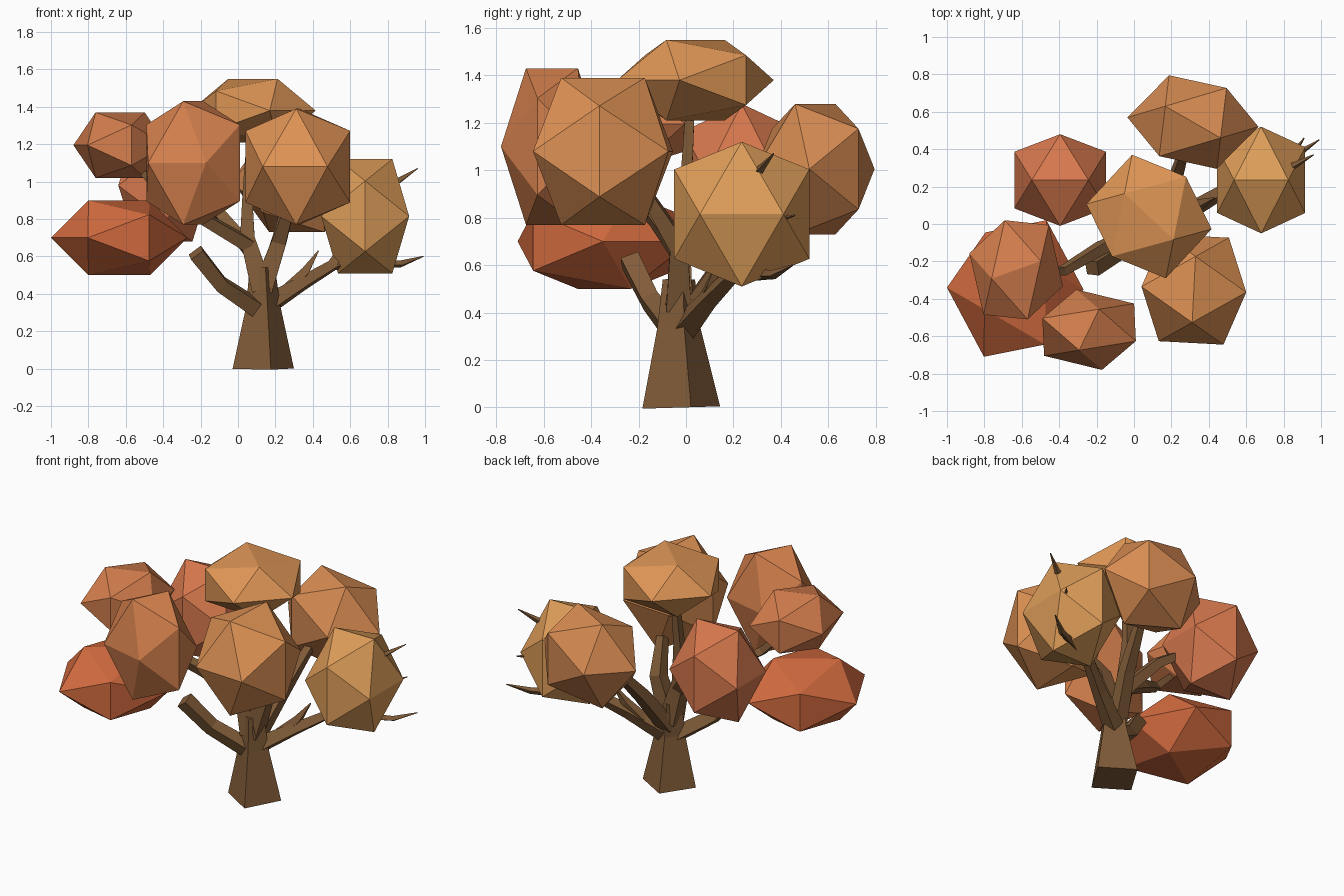
import bpy, bmesh, math
from mathutils import Vector, Matrix

if "Cube" in bpy.data.objects:
    bpy.data.objects.remove(bpy.data.objects["Cube"])

PHI = (1 + 5 ** 0.5) / 2


def finish(name, bm, mat):
    bmesh.ops.recalc_face_normals(bm, faces=bm.faces)
    me = bpy.data.meshes.new(name)
    bm.to_mesh(me)
    bm.free()
    me.materials.append(mat)
    ob = bpy.data.objects.new(name, me)
    bpy.context.collection.objects.link(ob)
    return ob


def material(name, rgb):
    m = bpy.data.materials.new(name)
    m.diffuse_color = (*rgb, 1)
    m.use_nodes = True
    m.node_tree.nodes["Principled BSDF"].inputs["Base Color"].default_value = m.diffuse_color
    return m


def foliage(name, center, half, turn, rgb):
    """Icosahedron with a level top edge, turned about z and stretched to a box."""
    bm = bmesh.new()
    for a in (-1, 1):
        for b in (-PHI, PHI):
            for co in ((0, a, b), (a, b, 0), (b, 0, a)):
                bm.verts.new(co)
    bmesh.ops.convex_hull(bm, input=bm.verts[:])
    bm.transform(Matrix.Rotation(math.radians(turn), 4, 'Z'))
    ext = [max(v.co[i] for v in bm.verts) for i in range(3)]
    for v in bm.verts:
        v.co = Vector([center[i] + v.co[i] * half[i] / ext[i] for i in range(3)])
    return finish(name, bm, material(name + "_color", rgb))


def limb(name, points, radii, mat, turn=45):
    """Four-sided tapering tube along a path."""
    pts = [Vector(p) for p in points]
    bm = bmesh.new()
    prev = Vector((0, 0, 1))
    rot = Matrix.Rotation(math.radians(turn), 3, 'Z')
    rings = []
    for i, p in enumerate(pts):
        d = (pts[min(i + 1, len(pts) - 1)] - pts[max(i - 1, 0)]).normalized()
        rot = prev.rotation_difference(d).to_matrix() @ rot
        prev = d
        ring = []
        for k in range(4):
            a = k * math.pi / 2
            ring.append(bm.verts.new(p + rot @ Vector((math.cos(a), math.sin(a), 0)) * radii[i]))
        rings.append(ring)
    for r, s in zip(rings, rings[1:]):
        for k in range(4):
            bm.faces.new((r[k], r[(k + 1) % 4], s[(k + 1) % 4], s[k]))
    bm.faces.new(rings[0])
    bm.faces.new(rings[-1])
    return finish(name, bm, mat)


# Leaf clumps: centre, half size, turn about z, colour
foliage("foliage_top", (.08, .04, 1.38), (.335, .33, .17), 47, (.72, .30, .09))
foliage("foliage_back", (.315, .545, 1.005), (.35, .25, .275), 53, (.68, .26, .085))
foliage("foliage_right", (.68, .235, .815), (.235, .285, .305), 90, (.73, .34, .10))
foliage("foliage_front_right", (.32, -.35, 1.08), (.28, .295, .31), -3, (.74, .29, .09))
foliage("foliage_front", (-.24, -.565, 1.10), (.25, .215, .33), -19, (.67, .22, .075))
foliage("foliage_left_upper", (-.63, -.245, 1.195), (.25, .265, .175), -74, (.67, .21, .075))
foliage("foliage_left_lower", (-.635, -.345, .70), (.365, .365, .20), -59, (.66, .15, .05))
foliage("foliage_back_left", (-.395, .235, .98), (.245, .245, .30), 90, (.68, .19, .075))

# Trunk and boughs
bark = material("bark", (.22, .107, .04))
limb("trunk", [(.135, -.02, 0), (.135, -.03, .33), (.13, -.03, .54)],
     [.169, .095, .07], bark, 14)
limb("branch_top", [(.13, -.03, .42), (.05, -.02, .70), (.05, 0, .95), (.07, .02, 1.3)],
     [.08, .055, .035, .025], bark)
limb("branch_front_right", [(.13, -.03, .42), (.22, -.03, .68), (.30, -.2, .95)],
     [.075, .055, .03], bark)
limb("branch_back", [(.13, 0, .38), (.2, .17, .63), (.27, .4, .9)],
     [.06, .05, .03], bark)
limb("branch_left", [(.06, -.03, .66), (-.18, -.13, .80), (-.38, -.25, .92), (-.58, -.27, 1.12)],
     [.05, .042, .032, .02], bark)
limb("branch_back_left", [(.06, -.02, .64), (-.1, .1, .83), (-.3, .2, .95)],
     [.05, .04, .025], bark)
limb("branch_right", [(.14, -.01, .33), (.35, .1, .46), (.52, .2, .56), (.80, .34, .56),
                      (.87, .37, .56), (.99, .45, .60)],
     [.065, .045, .035, .022, .02, .003], bark)
limb("branch_stump", [(.12, -.04, .31), (-.09, -.15, .45), (-.225, -.235, .62)],
     [.06, .052, .056], bark)

# Small side twigs
limb("twig_spike", [(.26, .07, .42), (.36, .11, .52), (.43, .14, .63)], [.04, .03, .004], bark)
limb("twig_upper", [(.5, .19, .55), (.68, .26, .82), (.85, .31, 1.0), (.96, .37, 1.07)],
     [.035, .028, .02, .003], bark)
limb("twig_middle", [(.62, .24, .73), (.84, .36, .79), (.91, .46, .81)], [.025, .02, .003], bark)
